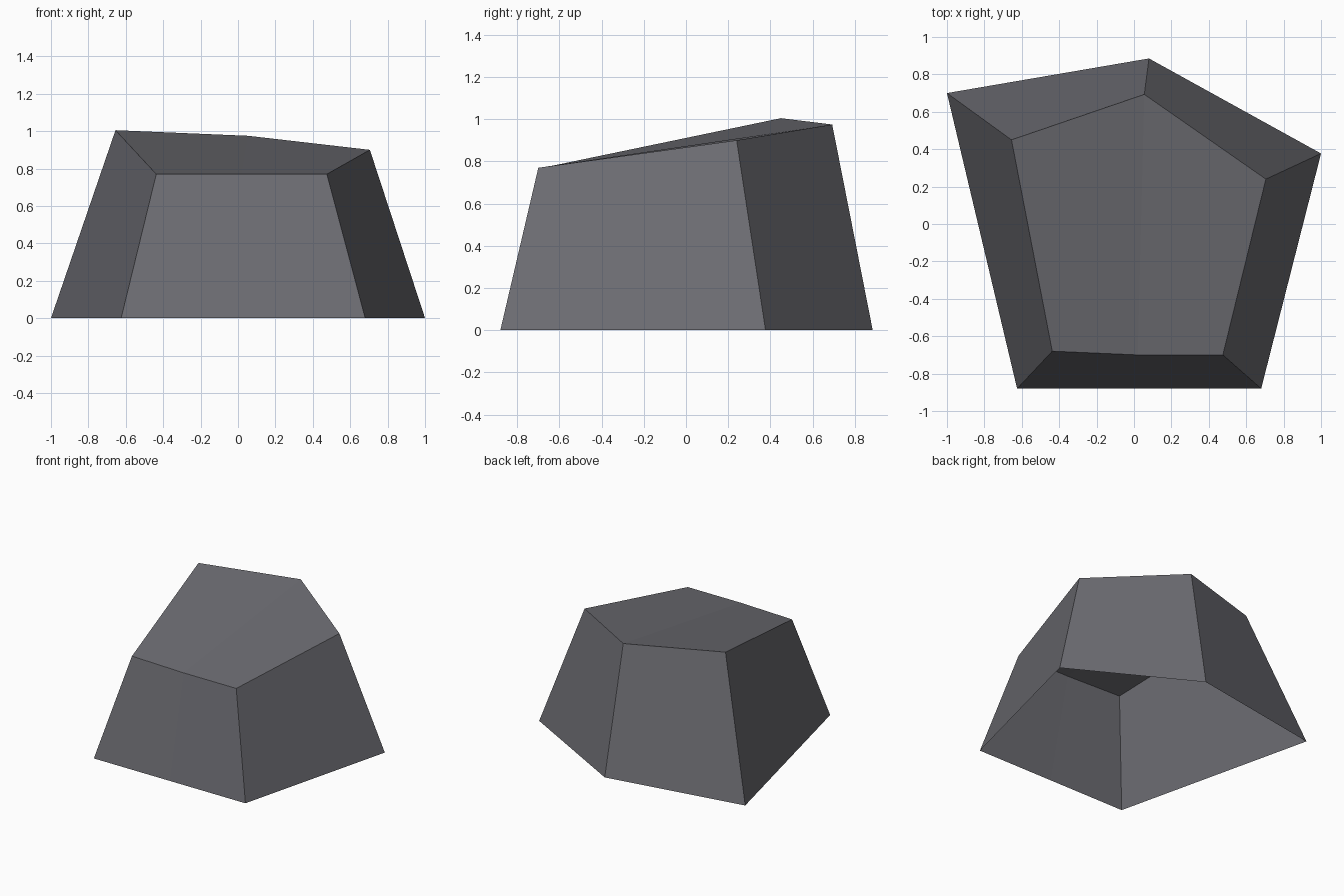
import bpy, bmesh

if "Cube" in bpy.data.objects:
    bpy.data.objects.remove(bpy.data.objects["Cube"])

# Grey stone colour
mat = bpy.data.materials.new("stone grey")
mat.diffuse_color = (0.15, 0.15, 0.168, 1)
mat.use_nodes = True
mat.node_tree.nodes["Principled BSDF"].inputs["Base Color"].default_value = mat.diffuse_color

# Outlines, counter-clockwise from front left (front edge has a middle point)
base = [(-0.625, -0.88, 0), (0.027, -0.88, 0), (0.68, -0.88, 0),
        (1.0, 0.377, 0), (0.08, 0.885, 0), (-1.0, 0.70, 0)]
rim = [(-0.437, -0.68, 0.77), (0.02, -0.70, 0.77), (0.475, -0.70, 0.77),
       (0.705, 0.24, 0.90), (0.055, 0.693, 0.975), (-0.655, 0.45, 1.005)]

bm = bmesh.new()
low = [bm.verts.new(p) for p in base]
high = [bm.verts.new(p) for p in rim]

# Sloping side walls, open underneath
for i in range(6):
    j = (i + 1) % 6
    bm.faces.new((low[i], low[j], high[j], high[i]))

# Tilted top, folded slightly along the middle
bm.faces.new((high[0], high[1], high[4], high[5]))
bm.faces.new((high[1], high[2], high[3], high[4]))

mesh = bpy.data.meshes.new("rock_shell")
bm.to_mesh(mesh)
bm.free()
mesh.materials.append(mat)
rock = bpy.data.objects.new("rock_shell", mesh)
bpy.context.collection.objects.link(rock)
